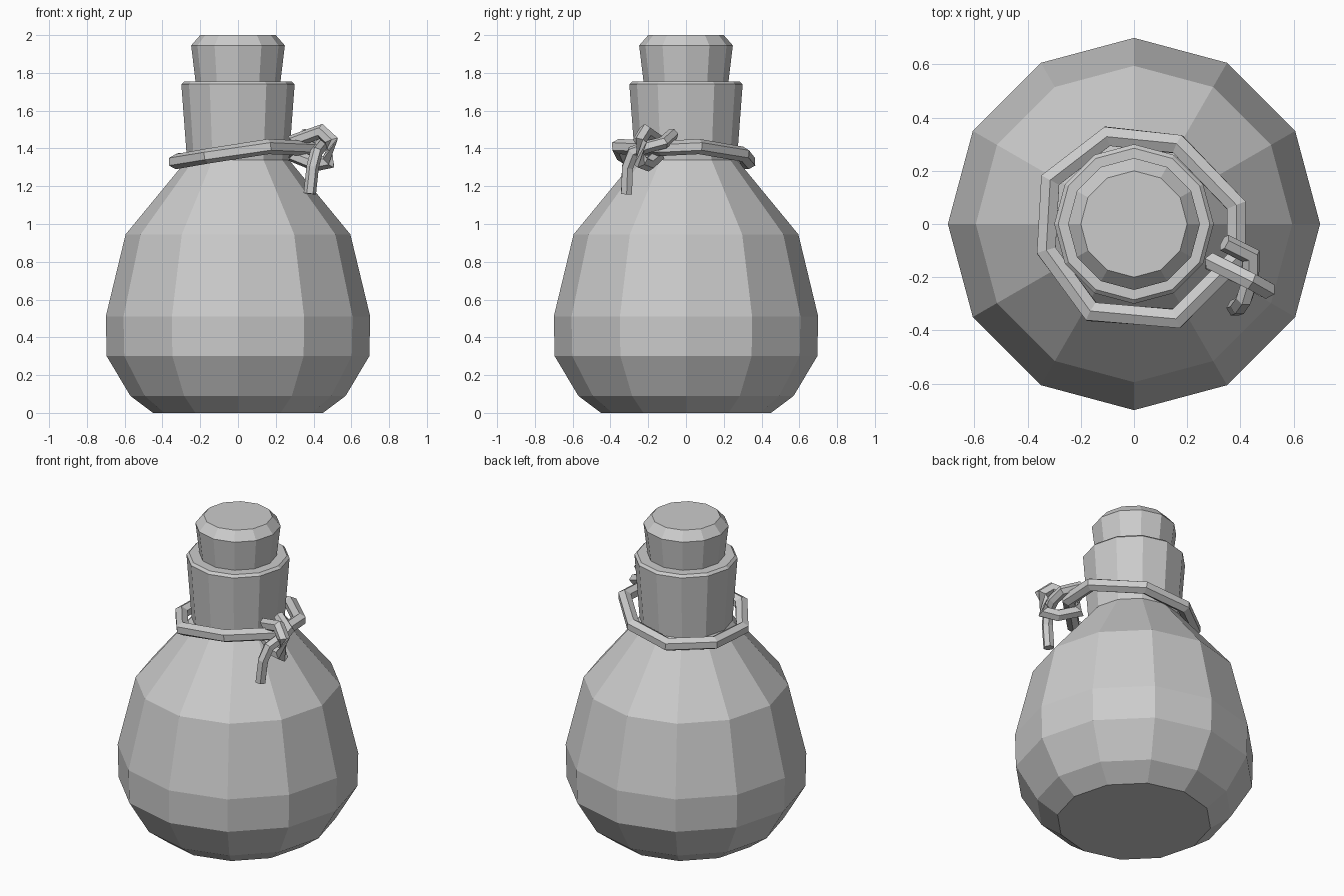
import bpy, bmesh, math
from mathutils import Vector

cube = bpy.data.objects.get("Cube")
if cube:
    bpy.data.objects.remove(cube, do_unlink=True)

grey = bpy.data.materials.new("plain grey")
grey.use_nodes = True
grey.diffuse_color = (0.6, 0.6, 0.6, 1)
grey.node_tree.nodes["Principled BSDF"].inputs["Base Color"].default_value = (0.6, 0.6, 0.6, 1)


def lathe(name, profile, sides=12):
    """Turn a (radius, height) profile around z and cap both ends."""
    bm = bmesh.new()
    rings = []
    for r, z in profile:
        angles = [math.tau * i / sides for i in range(sides)]
        rings.append([bm.verts.new((r * math.cos(a), r * math.sin(a), z)) for a in angles])
    for low, high in zip(rings, rings[1:]):
        for i in range(sides):
            j = (i + 1) % sides
            bm.faces.new((low[i], low[j], high[j], high[i]))
    bm.faces.new(rings[0][::-1])
    bm.faces.new(rings[-1])
    return finish(name, bm)


def rope(name, points, radius=0.04, closed=False, sides=6):
    """Sweep a six-sided section along a path with mitred corners."""
    pts = [Vector(p) for p in points]
    n = len(pts)
    bm = bmesh.new()
    rings = []
    normal = None
    for i, p in enumerate(pts):
        before = pts[i - 1] if closed or i else p
        after = pts[(i + 1) % n] if closed or i < n - 1 else p
        a, b = (p - before).normalized(), (after - p).normalized()
        tangent = (a + b).normalized()
        if normal is None or closed:
            normal = Vector((0, 0, 1)) if closed else Vector((0.43, 0.9, 0.1))
        normal = (normal - tangent * normal.dot(tangent)).normalized()
        side = tangent.cross(normal)
        # widen the section across the bend so the rope keeps its thickness
        bend = b - a
        mitre = 1.0
        if a.length and b.length and bend.length > 0.01:
            mitre = min(1 / max(a.dot(tangent), 0.5), 1.4)
            bend.normalize()
        ring = []
        for k in range(sides):
            t = math.tau * k / sides
            off = (normal * math.cos(t) + side * math.sin(t)) * radius
            if mitre > 1:
                off += bend * off.dot(bend) * (mitre - 1)
            ring.append(bm.verts.new(p + off))
        rings.append(ring)
    pairs = list(zip(rings, rings[1:]))
    if closed:
        pairs.append((rings[-1], rings[0]))
    for low, high in pairs:
        for k in range(sides):
            j = (k + 1) % sides
            bm.faces.new((low[k], low[j], high[j], high[k]))
    if not closed:
        bm.faces.new(rings[0])
        bm.faces.new(rings[-1])
    return finish(name, bm)


def finish(name, bm):
    bmesh.ops.recalc_face_normals(bm, faces=bm.faces)
    mesh = bpy.data.meshes.new(name)
    bm.to_mesh(mesh)
    bm.free()
    mesh.materials.append(grey)
    obj = bpy.data.objects.new(name, mesh)
    bpy.context.collection.objects.link(obj)
    return obj


# Bottle with round belly, neck and lip
lathe("bottle", [(0.45, 0), (0.57, 0.09), (0.695, 0.3), (0.7, 0.51), (0.595, 0.945),
                 (0.27, 1.34), (0.3, 1.74), (0.285, 1.755), (0.22, 1.755)])

# Cork
lathe("cork", [(0.22, 1.7), (0.225, 1.755), (0.248, 1.945), (0.2, 2.0)])

# Cord around the neck, tilted up towards the knot
rope("neck_cord", [(-0.16, -0.33, 1.36), (0.16, -0.355, 1.41), (0.385, -0.13, 1.4),
                   (0.385, 0.07, 1.41), (0.165, 0.3, 1.37), (-0.1, 0.33, 1.33),
                   (-0.315, 0.165, 1.335), (-0.33, -0.1, 1.33)], closed=True)

# Knot loop standing upright
rope("knot_loop", [(0.3, -0.145, 1.44), (0.44, -0.215, 1.49), (0.495, -0.245, 1.44),
                   (0.48, -0.24, 1.33), (0.41, -0.2, 1.315), (0.3, -0.15, 1.36)],
     radius=0.036, closed=True)

# Loose end crossing the knot and hanging down
rope("cord_tail", [(0.34, -0.07, 1.475), (0.44, -0.12, 1.43), (0.44, -0.2, 1.41),
                   (0.415, -0.28, 1.38), (0.395, -0.31, 1.3), (0.38, -0.315, 1.16)],
     radius=0.033)
